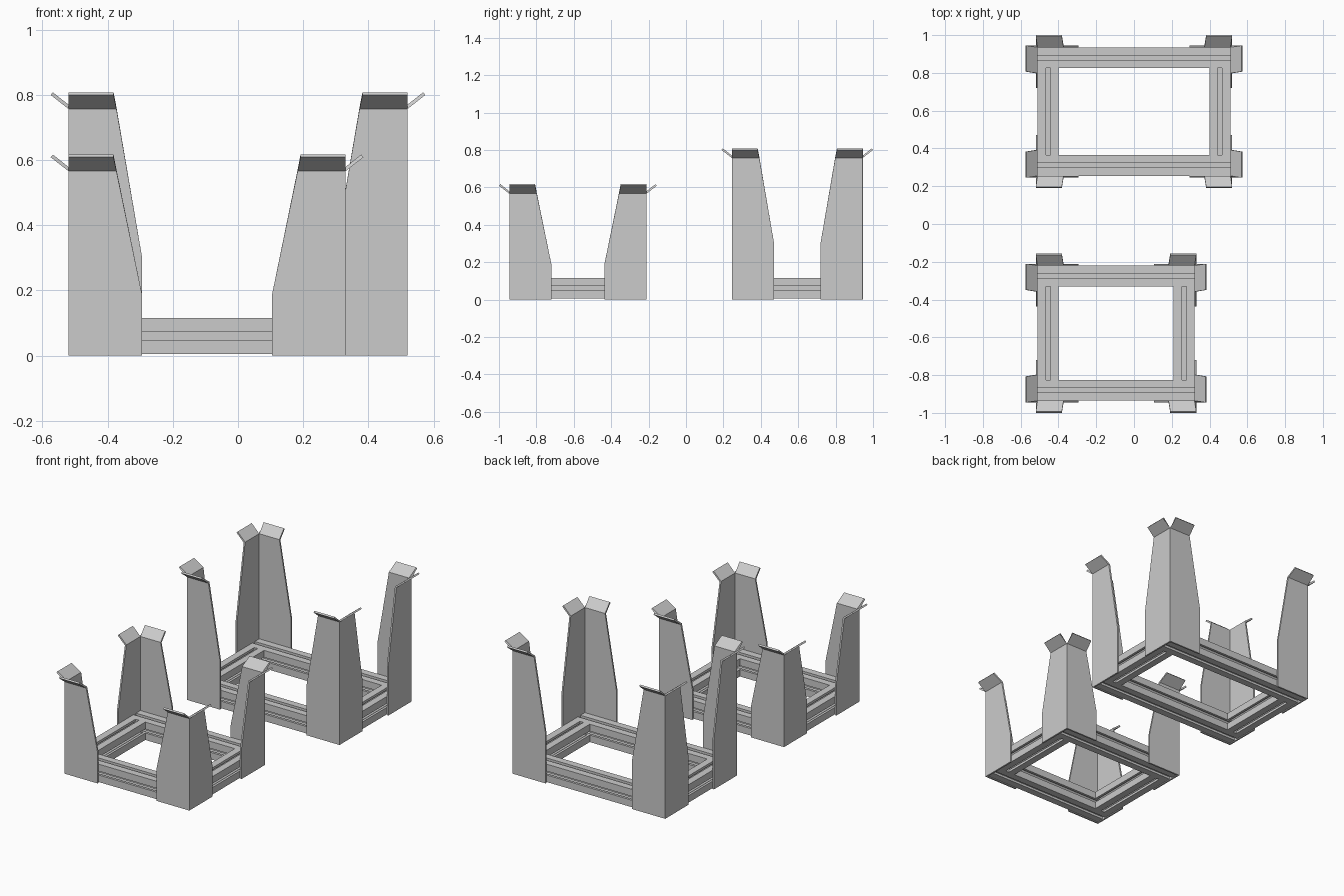
import bpy, bmesh
from mathutils import Matrix, Vector

cube = bpy.data.objects.get("Cube")
if cube:
    bpy.data.objects.remove(cube, do_unlink=True)

# One plain metal grey for everything
metal = bpy.data.materials.new("metal_grey")
metal.use_nodes = True
grey = (0.6, 0.6, 0.6, 1)
metal.diffuse_color = grey
metal.node_tree.nodes["Principled BSDF"].inputs["Base Color"].default_value = grey

SHEET = 0.01      # plate thickness
BEAM = 0.11       # beam width and height
BEAM_Z = 0.06     # beam centre height


def finish(bm, name):
    bmesh.ops.recalc_face_normals(bm, faces=bm.faces)
    mesh = bpy.data.meshes.new(name)
    bm.to_mesh(mesh)
    bm.free()
    mesh.materials.append(metal)
    bpy.context.collection.objects.link(bpy.data.objects.new(name, mesh))


def slot_section():
    """Square section with a T-shaped slot in each of its four sides."""
    half = [(0.012, 0.055), (0.012, 0.04), (0.028, 0.04), (0.028, 0.034), (0.014, 0.02)]
    side = [(BEAM / 2, BEAM / 2)] + half + [(-x, y) for x, y in reversed(half)]
    points = []
    for _ in range(4):
        points += side
        side = [(-y, x) for x, y in side]
    return points


def beam(name, x, y, length, along_x):
    bm = bmesh.new()
    face = bm.faces.new([bm.verts.new((a, -length / 2, b)) for a, b in slot_section()])
    out = bmesh.ops.extrude_face_region(bm, geom=[face])
    verts = [v for v in out["geom"] if isinstance(v, bmesh.types.BMVert)]
    bmesh.ops.translate(bm, verts=verts, vec=(0, length, 0))
    turn = Matrix.Rotation(1.5707963, 4, "Z") if along_x else Matrix()
    bm.transform(Matrix.Translation((x, y, BEAM_Z)) @ turn)
    finish(bm, name)


def guide_plate(name, place, shoulder, top):
    """Tapered upright sheet with its top bent outwards.
    place maps (distance from corner, distance outwards, height) to a point."""
    # width, outer (outwards, z), inner (outwards, z), inner mitre at the corner
    rows = [
        (0.225, (0, 0), (-SHEET, 0), SHEET),
        (0.225, (0, shoulder), (-SHEET, shoulder), SHEET),
        (0.147, (0, top), (-SHEET, top + 0.005), SHEET),
        (0.138, (0.055, top + 0.043), (0.048, top + 0.051), 0),
    ]
    bm = bmesh.new()
    rings = []
    for width, outer, inner, mitre in rows:
        ring = [(0, *outer), (width, *outer), (width, *inner), (mitre, *inner)]
        rings.append([bm.verts.new(place(*p)) for p in ring])
    for low, high in zip(rings, rings[1:]):
        for i in range(4):
            j = (i + 1) % 4
            bm.faces.new((low[i], low[j], high[j], high[i]))
    bm.faces.new(rings[0])
    bm.faces.new(rings[-1])
    finish(bm, name)


def stand(label, cx, cy, hx, hy, shoulder, top):
    """Rectangular beam frame with an angled guide at each corner."""
    inset = SHEET + BEAM / 2
    for s, word in ((-1, "front"), (1, "back")):
        beam(f"{label}_{word}_beam", cx, cy + s * (hy - inset), 2 * (hx - SHEET), True)
    for s, word in ((-1, "right"), (1, "left")):
        beam(f"{label}_{word}_beam", cx + s * (hx - inset), cy,
             2 * (hy - SHEET - BEAM), False)
    for sx, xw in ((-1, "right"), (1, "left")):
        for sy, yw in ((-1, "front"), (1, "back")):
            corner = f"{label}_{yw}_{xw}_guide"
            guide_plate(corner + "_end",
                        lambda u, o, z: Vector((cx + sx * (hx - u), cy + sy * (hy + o), z)),
                        shoulder, top)
            guide_plate(corner + "_side",
                        lambda u, o, z: Vector((cx + sx * (hx + o), cy + sy * (hy - u), z)),
                        shoulder, top)


stand("small_stand", -0.095, -0.578, 0.425, 0.367, 0.19, 0.566)
stand("large_stand", 0, 0.595, 0.52, 0.35, 0.305, 0.757)
